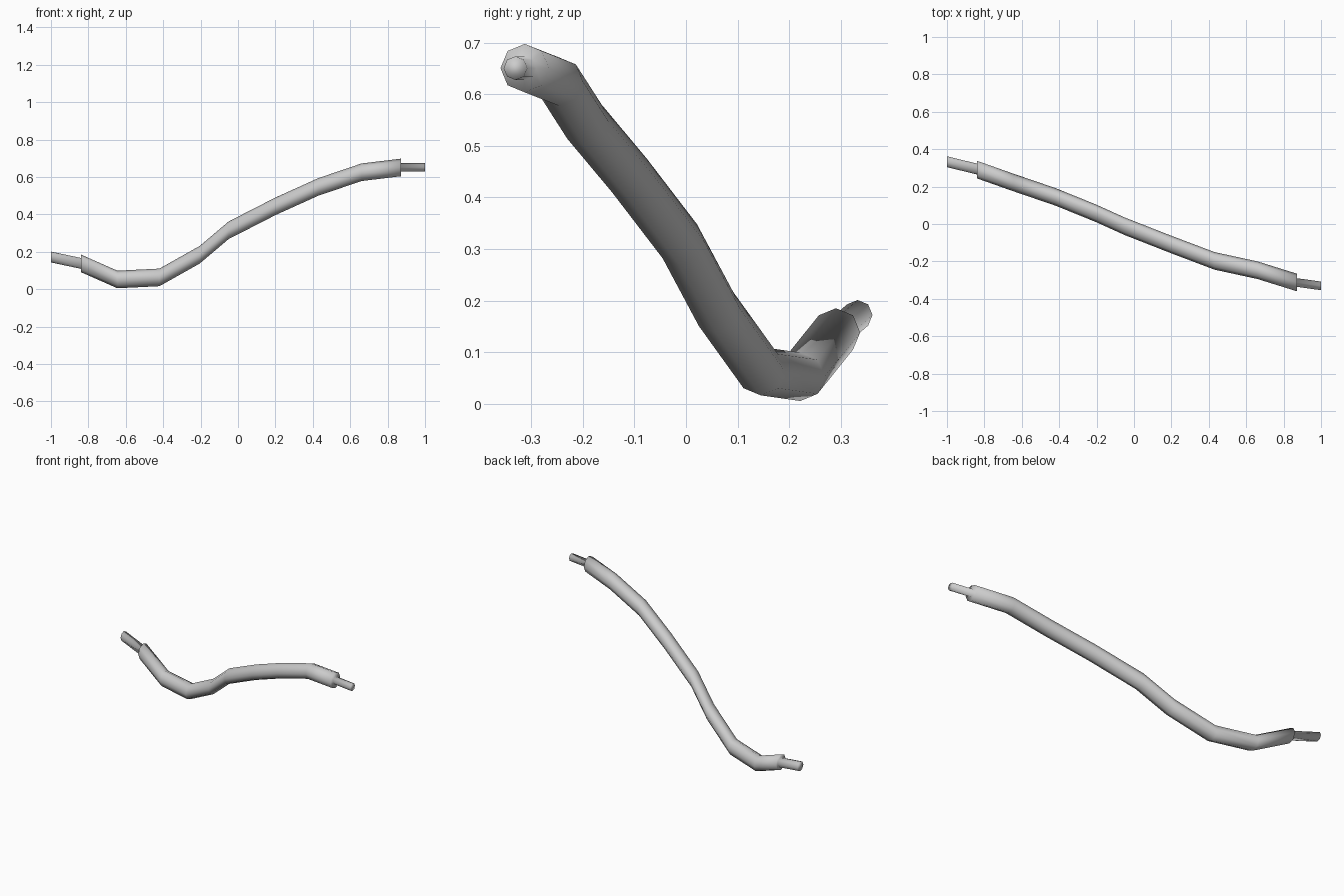
import bpy, bmesh, math

if "Cube" in bpy.data.objects:
    bpy.data.objects.remove(bpy.data.objects["Cube"])

SIDES = 8
R, CORE_L, CORE_R = 0.047, 0.029, 0.023

# centre path with radius: (x, y, z, r); all rings lie square to x
path = [
    # left bare core
    (-1.00, 0.333, 0.172, CORE_L), (-0.84, 0.294, 0.138, CORE_L),
    # thick sheath
    (-0.84, 0.291, 0.138, R), (-0.645, 0.222, 0.052, R),
    (-0.42, 0.145, 0.063, R), (-0.205, 0.058, 0.184, R),
    (-0.05, -0.012, 0.315, R), (0.20, -0.11, 0.443, R),
    (0.43, -0.197, 0.547, R), (0.66, -0.247, 0.625, R),
    (0.872, -0.313, 0.651, R),
    # right bare core
    (0.872, -0.313, 0.651, CORE_R), (1.00, -0.331, 0.651, CORE_R),
]


def sweep(name, points):
    bm = bmesh.new()
    rings = []
    for x, y, z, r in points:
        ring = []
        for i in range(SIDES):
            a = math.tau * i / SIDES
            ring.append(bm.verts.new((x, y + r * math.cos(a), z + r * math.sin(a))))
        rings.append(ring)
    for a, b in zip(rings, rings[1:]):
        for i in range(SIDES):
            j = (i + 1) % SIDES
            bm.faces.new((a[i], a[j], b[j], b[i]))
    bm.faces.new(rings[0])
    bm.faces.new(rings[-1])
    bmesh.ops.recalc_face_normals(bm, faces=bm.faces)
    for f in bm.faces:
        f.smooth = True
    mesh = bpy.data.meshes.new(name)
    bm.to_mesh(mesh)
    bm.free()
    obj = bpy.data.objects.new(name, mesh)
    bpy.context.collection.objects.link(obj)
    return obj


# bent cable with a stripped core at both ends
sweep("cable", path)
